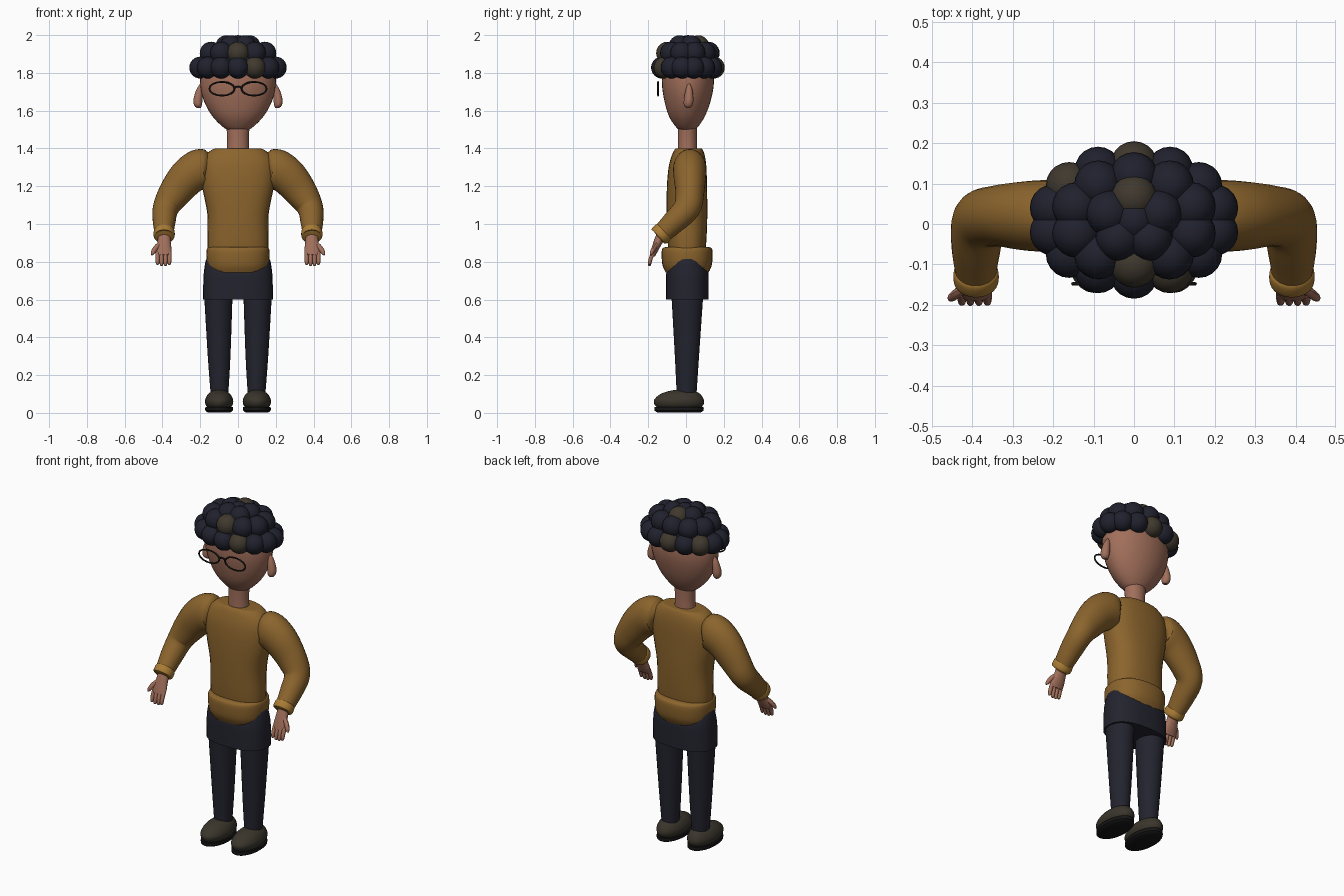
import bpy, bmesh, math
from mathutils import Vector, Matrix

cube = bpy.data.objects.get("Cube")
if cube:
    bpy.data.objects.remove(cube, do_unlink=True)


def material(name, rgb):
    m = bpy.data.materials.new(name)
    m.use_nodes = True
    m.diffuse_color = (*rgb, 1)
    m.node_tree.nodes["Principled BSDF"].inputs["Base Color"].default_value = (*rgb, 1)
    return m


SKIN = material("skin", (0.36, 0.16, 0.105))
MUSTARD = material("mustard knit", (0.26, 0.128, 0.026))
GOLD = material("gold trim", (0.40, 0.20, 0.035))
DENIM = material("dark denim", (0.017, 0.017, 0.028))
HAIR = material("dark hair", (0.014, 0.015, 0.026))
BROWN = material("brown hair", (0.05, 0.04, 0.027))
LEATHER = material("shoe leather", (0.042, 0.036, 0.025))
BLACK = material("black", (0.008, 0.008, 0.008))


def finish(name, bm, mats, angle=40):
    bmesh.ops.recalc_face_normals(bm, faces=bm.faces)
    me = bpy.data.meshes.new(name)
    bm.to_mesh(me)
    bm.free()
    for m in mats:
        me.materials.append(m)
    me.shade_smooth()
    me.set_sharp_from_angle(angle=math.radians(angle))
    ob = bpy.data.objects.new(name, me)
    bpy.context.collection.objects.link(ob)
    return ob


def spline(pts, steps):
    """Smooth interpolation through stations of any dimension."""
    out = []
    for i in range(len(pts) - 1):
        a, b, c, d = (pts[max(0, min(len(pts) - 1, j))] for j in range(i - 1, i + 3))
        for k in range(steps):
            t = k / steps
            out.append([q + t * (r - p) / 2 + t * t * (p - 2.5 * q + 2 * r - s / 2)
                        + t ** 3 * (1.5 * (q - r) + (s - p) / 2)
                        for p, q, r, s in zip(a, b, c, d)])
    return out + [list(pts[-1])]


def tube(name, stations, mat, level=True, steps=4, sides=28, power=1.0, angle=40):
    """Loft of rings (x, y, z, radius_x, radius_y); level keeps rings horizontal."""
    bm = bmesh.new()
    rows = spline(stations, steps)
    rings = []
    for i, (x, y, z, rx, ry) in enumerate(rows):
        u, v = Vector((1, 0, 0)), Vector((0, 1, 0))
        if not level:
            a, b = rows[max(0, i - 1)], rows[min(len(rows) - 1, i + 1)]
            t = (Vector(b[:3]) - Vector(a[:3])).normalized()
            u = t.cross(v).normalized()
            v = u.cross(t)
        ring = []
        for k in range(sides):
            w = 2 * math.pi * k / sides
            c, s = (math.copysign(abs(f) ** power, f) for f in (math.cos(w), math.sin(w)))
            ring.append(bm.verts.new(Vector((x, y, z)) + u * c * max(rx, .001) + v * s * max(ry, .001)))
        rings.append(ring)
    for lo, hi in zip(rings, rings[1:]):
        for k in range(sides):
            n = (k + 1) % sides
            bm.faces.new((lo[k], lo[n], hi[n], hi[k]))
    bm.faces.new(rings[0])
    bm.faces.new(rings[-1])
    return finish(name, bm, [mat], angle)


def wire(name, points, radius, mat, cyclic=False):
    cu = bpy.data.curves.new(name, "CURVE")
    cu.dimensions = "3D"
    cu.bevel_depth = radius
    cu.bevel_resolution = 2
    sp = cu.splines.new("POLY")
    sp.points.add(len(points) - 1)
    for p, q in zip(sp.points, points):
        p.co = (*q, 1)
    sp.use_cyclic_u = cyclic
    cu.materials.append(mat)
    ob = bpy.data.objects.new(name, cu)
    bpy.context.collection.objects.link(ob)


# Head and neck
tube("head", [(0, .005, 1.49, .03, .025), (0, .005, 1.51, .075, .055), (0, .005, 1.57, .135, .095),
              (0, .008, 1.65, .18, .122), (0, .01, 1.74, .2, .137), (0, .01, 1.83, .19, .13),
              (0, .01, 1.90, .14, .1), (0, .01, 1.94, .04, .03)], SKIN, steps=5, sides=36)
tube("neck", [(0, .008, 1.37, .06, .052), (0, .008, 1.45, .057, .05), (0, .008, 1.53, .063, .052)], SKIN)

# Hair: scalp cap and rings of curls
tube("hair_cap", [(0, .01, 1.80, .205, .15), (0, .01, 1.86, .195, .145), (0, .01, 1.93, .13, .1),
                  (0, .01, 1.97, .02, .02)], HAIR)
bm = bmesh.new()
# count, x radius, y radius, height, curl size, phase, brown curls
for n, ax, ay, z, r, phase, browns in [(14, .205, .137, 1.828, .058, 0, (4, 6, 12)),
                                       (10, .15, .108, 1.905, .06, .5, (7,)),
                                       (5, .065, .055, 1.942, .057, .25, (1,)),
                                       (1, 0, 0, 1.945, .055, 0, ())]:
    for k in range(n):
        w = 2 * math.pi * (k + phase) / n + (math.pi / 2 if n == 14 else 0)
        pos = (ax * math.cos(w), .01 + ay * math.sin(w), z)
        before = set(bm.faces)
        bmesh.ops.create_uvsphere(bm, u_segments=20, v_segments=12, radius=r,
                                  matrix=Matrix.Translation(pos))
        # Brown curls: back, back right, front left and two above
        brown = (n == 14 and k in (0, 2, 8)) or (n != 14 and k in browns)
        for f in set(bm.faces) - before:
            f.material_index = int(brown)
finish("hair_curls", bm, [HAIR, BROWN], 60)

# Glasses
for side, s in (("left", 1), ("right", -1)):
    wire(side + "_lens_rim", [(s * .085 + .066 * math.cos(w), -.148, 1.716 + .036 * math.sin(w))
                              for w in (2 * math.pi * k / 32 for k in range(32))], .0045, BLACK, True)
wire("glasses_bridge", [(-.02, -.148, 1.718), (-.01, -.146, 1.727), (.01, -.146, 1.727),
                        (.02, -.148, 1.718)], .0045, BLACK)

# Sweater body and its wide hem
tube("sweater_body", [(0, .005, .80, .155, .09), (0, .005, .90, .162, .102), (0, .005, 1.05, .162, .108),
                      (0, .005, 1.20, .19, .106), (0, .008, 1.30, .195, .1), (0, .012, 1.36, .175, .088),
                      (0, .014, 1.395, .135, .073), (0, .014, 1.4, .1, .06)], MUSTARD, power=.85)
tube("sweater_hem", [(0, .006, .742, .15, .113), (0, .006, .78, .163, .13), (0, .006, .83, .168, .135),
                     (0, .006, .868, .165, .132), (0, .006, .878, .15, .115)], MUSTARD, power=.85)

# Trousers
tube("trouser_hips", [(0, .007, .60, .186, .113), (0, .007, .68, .184, .113), (0, .007, .75, .18, .11),
                      (0, .007, .82, .165, .085), (0, .007, .845, .12, .05)], DENIM, power=.8)

for side, s in (("left", 1), ("right", -1)):
    # Leg, shoe and sole
    tube(side + "_trouser_leg", [(s * .098, .003, .09, .046, .052), (s * .1, .005, .30, .06, .064),
                                 (s * .104, .007, .62, .075, .084)], DENIM)
    tube(side + "_shoe", [(s * .1, -.037, .027, .06, .115), (s * .1, -.037, .045, .072, .13),
                          (s * .1, -.037, .07, .074, .131), (s * .1, -.03, .1, .058, .105),
                          (s * .1, -.02, .118, .03, .06), (s * .1, -.02, .121, .01, .02)], LEATHER)
    tube(side + "_sole", [(s * .1, -.037, .002, .058, .112), (s * .1, -.037, .012, .073, .13),
                          (s * .1, -.037, .03, .073, .13)], BLACK, steps=2)

    # Ear
    tube(side + "_ear", [(s * .208, .012, 1.615, .012, .01), (s * .212, .012, 1.63, .021, .023),
                         (s * .212, .014, 1.66, .024, .025), (s * .204, .016, 1.71, .017, .018),
                         (s * .198, .016, 1.74, .005, .007)], SKIN, sides=16)

    # Sleeve with a puffed shoulder, then the cuff
    tube(side + "_sleeve", [(s * .155, .02, 1.295, .06, .05), (s * .17, .02, 1.298, .088, .075),
                            (s * .2, .02, 1.293, .105, .088), (s * .265, .02, 1.25, .1, .086),
                            (s * .335, .02, 1.165, .086, .076), (s * .382, .005, 1.085, .069, .072),
                            (s * .391, -.065, 1.01, .06, .062), (s * .391, -.13, .947, .049, .052)],
         MUSTARD, level=False, steps=5)
    tube(side + "_cuff", [(s * .391, -.115, .965, .045, .045), (s * .391, -.12, .96, .055, .055),
                          (s * .391, -.141, .936, .055, .055), (s * .391, -.146, .931, .042, .042)],
         GOLD, level=False)

    # Hand: palm, four fingers and an outward thumb
    tube(side + "_palm", [(s * .391, -.125, .95, .033, .028), (s * .391, -.148, .905, .035, .023),
                          (s * .393, -.167, .86, .042, .018), (s * .393, -.178, .833, .04, .014)],
         SKIN, level=False, sides=16)
    for i, finger in enumerate(("inner", "ring", "middle", "index")):
        x = s * (.363 + .021 * i)
        tip = .79 - .006 * (i in (1, 2))
        tube(f"{side}_{finger}_finger", [(x, -.172, .85, .011, .011), (x, -.186, .82, .011, .011),
                                         (x, -.194, tip, .009, .009), (x, -.195, tip - .006, .003, .003)],
             SKIN, level=False, steps=2, sides=10)
    tube(side + "_thumb", [(s * .412, -.155, .895, .014, .012), (s * .436, -.17, .872, .014, .012),
                           (s * .451, -.182, .848, .011, .01), (s * .457, -.187, .836, .004, .004)],
         SKIN, level=False, steps=3, sides=10)
